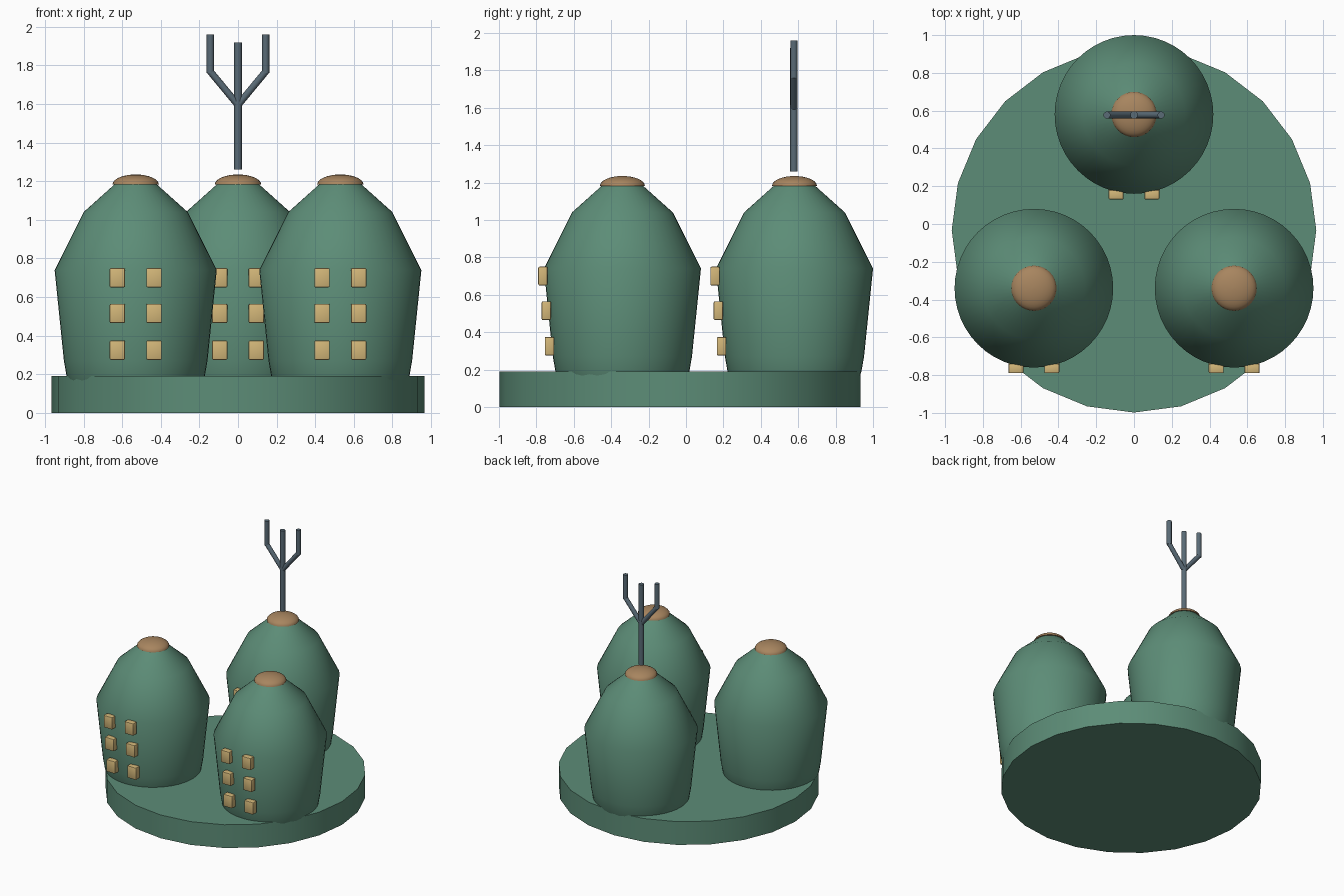
import bpy, bmesh, math
from mathutils import Vector

if "Cube" in bpy.data.objects:
    bpy.data.objects.remove(bpy.data.objects["Cube"])


def material(name, rgb):
    m = bpy.data.materials.new(name)
    m.diffuse_color = (*rgb, 1)
    m.use_nodes = True
    m.node_tree.nodes["Principled BSDF"].inputs["Base Color"].default_value = m.diffuse_color
    return m


GREEN = material("green", (0.108, 0.265, 0.185))
BROWN = material("brown", (0.39, 0.235, 0.115))
STEEL = material("steel", (0.10, 0.145, 0.18))
YELLOW = material("yellow", (0.65, 0.47, 0.19))


def finish(name, bm, mat, smooth=True):
    bmesh.ops.recalc_face_normals(bm, faces=bm.faces)
    me = bpy.data.meshes.new(name)
    bm.to_mesh(me)
    bm.free()
    ob = bpy.data.objects.new(name, me)
    bpy.context.collection.objects.link(ob)
    me.materials.append(mat)
    if smooth:
        bpy.ops.object.select_all(action='DESELECT')
        ob.select_set(True)
        bpy.context.view_layer.objects.active = ob
        bpy.ops.object.shade_smooth_by_angle(angle=math.radians(35))
    return ob


def lathe(name, profile, centre, sides, mat):
    """Closed solid of revolution from (radius, z) points."""
    bm = bmesh.new()
    rings = []
    for r, z in profile:
        ring = []
        for i in range(sides):
            a = 2 * math.pi * i / sides
            ring.append(bm.verts.new((centre[0] + r * math.cos(a),
                                      centre[1] + r * math.sin(a), z)))
        rings.append(ring)
    for low, high in zip(rings, rings[1:]):
        for i in range(sides):
            j = (i + 1) % sides
            bm.faces.new((low[i], low[j], high[j], high[i]))
    bm.faces.new(rings[0])
    bm.faces.new(rings[-1])
    return finish(name, bm, mat)


def rod(name, a, b, r):
    a, b = Vector(a), Vector(b)
    bm = bmesh.new()
    bmesh.ops.create_cone(bm, cap_ends=True, segments=12, radius1=r,
                          radius2=r, depth=(b - a).length)
    bm.transform(Vector((0, 0, 1)).rotation_difference(b - a).to_matrix().to_4x4())
    bmesh.ops.translate(bm, verts=bm.verts, vec=(a + b) / 2)
    return finish(name, bm, STEEL)


def window(name, x, front, z):
    bm = bmesh.new()
    bmesh.ops.create_cube(bm, size=1)
    bmesh.ops.scale(bm, verts=bm.verts, vec=(0.08, 0.05, 0.10))
    bmesh.ops.translate(bm, verts=bm.verts, vec=(x, front + 0.025, z))
    bmesh.ops.bevel(bm, geom=bm.edges[:], offset=0.007, segments=2,
                    profile=0.5, affect='EDGES')
    return finish(name, bm, YELLOW)


# Round plinth
lathe("base", [(0.965, 0), (0.965, 0.19)], (0, -0.033), 24, GREEN)

# Three bulbous towers, each with a domed cap and a grid of windows
body = [(0.335, 0.13), (0.358, 0.19), (0.372, 0.27), (0.42, 0.74),
        (0.27, 1.04), (0.108, 1.185)]
dome = [(0.12 * math.cos(t), 1.183 + 0.052 * math.sin(t))
        for t in [math.pi / 2 * k / 8 for k in range(8)]] + [(0.004, 1.235)]
rows = [(0.325, 0.415), (0.515, 0.432), (0.70, 0.45)]
for side, cx, cy in [("left", -0.53, -0.34), ("right", 0.53, -0.34),
                     ("back", 0, 0.58)]:
    lathe(side + "_tower", body, (cx, cy), 48, GREEN)
    lathe(side + "_cap", dome, (cx, cy), 32, BROWN)
    for z, reach in rows:
        for dx in (-0.095, 0.095):
            window(side + "_window", cx + dx, cy - reach, z)

# Three-pronged mast above the back tower
Y = 0.577
rod("mast", (0, Y, 1.26), (0, Y, 1.92), 0.02)
for s in (-1, 1):
    rod("mast_branch", (0, Y, 1.595), (s * 0.145, Y, 1.77), 0.018)
    rod("mast_prong", (s * 0.143, Y, 1.76), (s * 0.143, Y, 1.96), 0.019)
